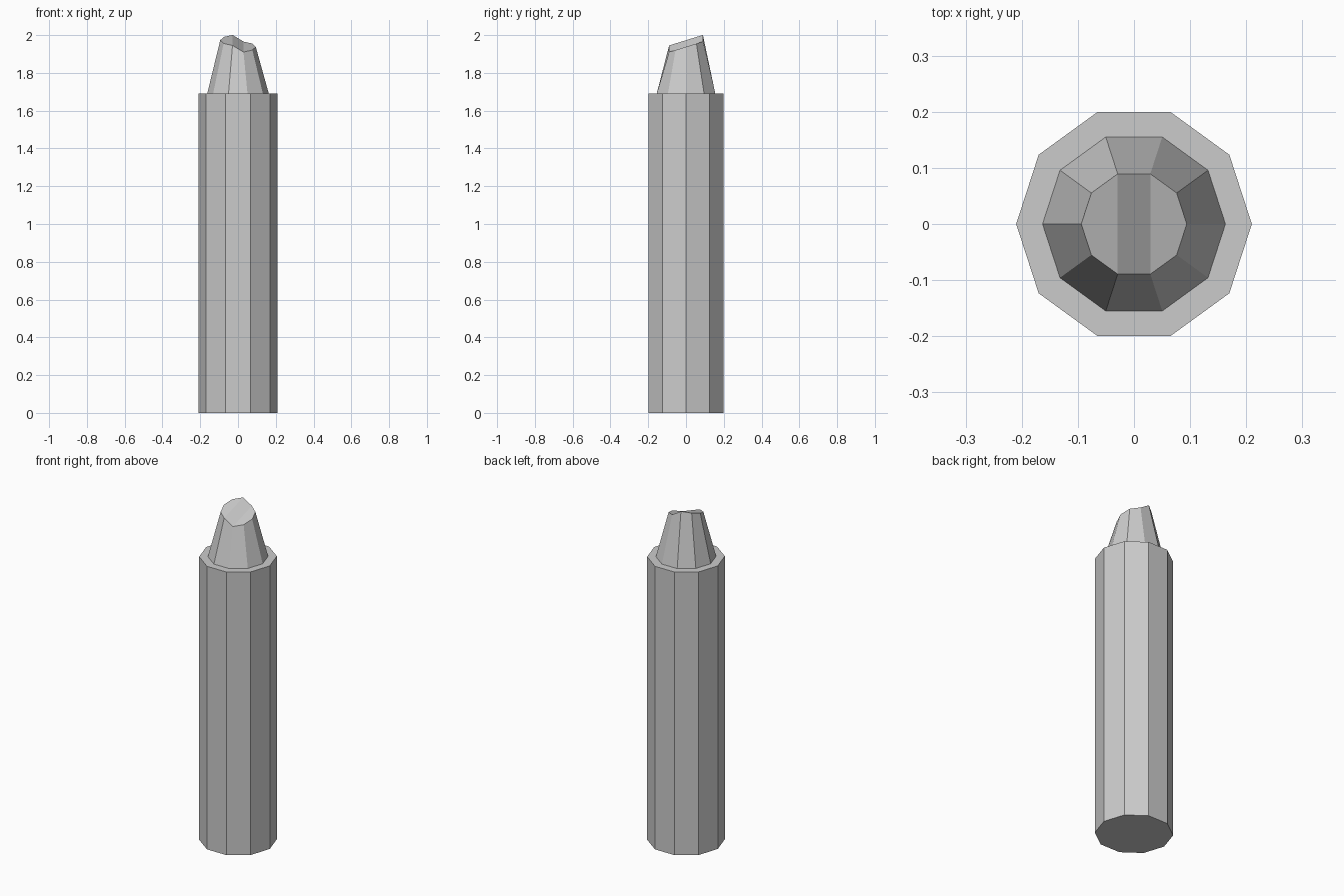
import bpy, bmesh, math

if "Cube" in bpy.data.objects:
    bpy.data.objects.remove(bpy.data.objects["Cube"])

SIDES = 10
BODY_TOP = 1.69


def ring(bm, radius, height):
    """Decagon of vertices; height is a function of x and y."""
    verts = []
    for i in range(SIDES):
        a = 2 * math.pi * i / SIDES
        x, y = radius * math.cos(a), radius * math.sin(a)
        verts.append(bm.verts.new((x, y, height(x, y))))
    return verts


def bridge(bm, low, high):
    for i in range(SIDES):
        j = (i + 1) % SIDES
        bm.faces.new((low[i], low[j], high[j], high[i]))


def finish(bm, name):
    mesh = bpy.data.meshes.new(name)
    bm.to_mesh(mesh)
    bm.free()
    obj = bpy.data.objects.new(name, mesh)
    bpy.context.collection.objects.link(obj)


def worn_height(x, y):
    # Two slanted flats at different heights, joined by a ramp in the middle
    t = min(max((x + 0.029) / 0.058, 0), 1)
    return 1.973 - 0.035 * t + 0.31 * y


# Paper-wrapped body with a flat rim around the tip
bm = bmesh.new()
bottom = ring(bm, 0.21, lambda x, y: 0)
top = ring(bm, 0.21, lambda x, y: BODY_TOP)
inner = ring(bm, 0.163, lambda x, y: BODY_TOP)
bm.faces.new(bottom[::-1])
bridge(bm, bottom, top)
bridge(bm, top, inner)
finish(bm, "wrapped_body")

# Tapered wax tip with a worn, stepped end
bm = bmesh.new()
base = ring(bm, 0.163, lambda x, y: BODY_TOP)
end = ring(bm, 0.094, worn_height)
bridge(bm, base, end)
bm.faces.new(end[3:8])
bm.faces.new((end[2], end[3], end[7], end[8]))
bm.faces.new((end[8], end[9], end[0], end[1], end[2]))
finish(bm, "worn_tip")
